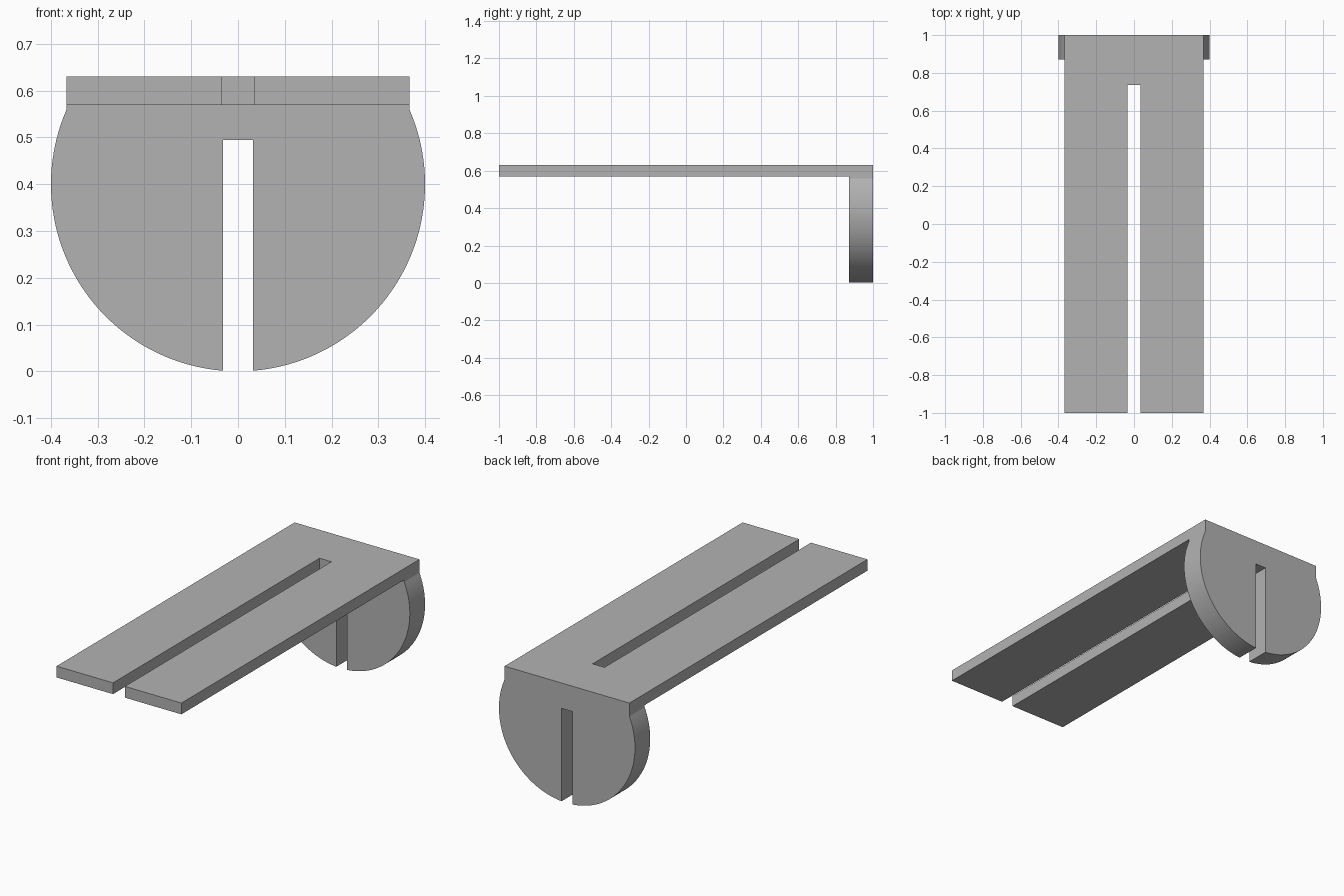
import bpy, bmesh, math
from mathutils import Vector

cube = bpy.data.objects.get("Cube")
if cube:
    bpy.data.objects.remove(cube, do_unlink=True)

HALF_W = 0.367                 # half width of the plate
BOTTOM, TOP = 0.57, 0.63       # plate underside and upper face
RADIUS = 0.4                   # round end panel, resting on the ground
PANEL_FRONT = 0.872

grey = bpy.data.materials.new("plain grey")
grey.use_nodes = True
colour = (0.45, 0.45, 0.45, 1)
grey.diffuse_color = colour
grey.node_tree.nodes["Principled BSDF"].inputs["Base Color"].default_value = colour


def mirrored(half):
    """Close a right-hand outline with its mirror image."""
    return half + [(-x, v) for x, v in reversed(half)]


def extrude_profile(name, outline, to_3d, direction):
    bm = bmesh.new()
    face = bm.faces.new([bm.verts.new(to_3d(*p)) for p in outline])
    result = bmesh.ops.extrude_face_region(bm, geom=[face], use_keep_orig=True)
    moved = [g for g in result["geom"] if isinstance(g, bmesh.types.BMVert)]
    bmesh.ops.translate(bm, verts=moved, vec=Vector(direction))
    bmesh.ops.recalc_face_normals(bm, faces=bm.faces)
    mesh = bpy.data.meshes.new(name)
    bm.to_mesh(mesh)
    bm.free()
    mesh.materials.append(grey)
    obj = bpy.data.objects.new(name, mesh)
    bpy.context.collection.objects.link(obj)
    return obj


# Long plate, slotted from its front end
slot = 0.035
plate = extrude_profile(
    "slotted_bracket",
    mirrored([(slot, 0.735), (slot, -1), (HALF_W, -1), (HALF_W, 1)]),
    lambda x, y: (x, y, BOTTOM), (0, 0, TOP - BOTTOM))

# Round end panel, slotted from below
slot = 0.032
start = math.acos(HALF_W / RADIUS)
end = -math.acos(slot / RADIUS)
steps = 48
arc = [(RADIUS * math.cos(a), RADIUS + RADIUS * math.sin(a))
       for a in (start + (end - start) * i / steps for i in range(steps + 1))]
panel = extrude_profile(
    "round_end_panel",
    mirrored([(slot, 0.495)] + arc[::-1] + [(HALF_W, BOTTOM)]),
    lambda x, z: (x, PANEL_FRONT, z), (0, 1 - PANEL_FRONT, 0))

# Join both into one solid
join = plate.modifiers.new("join panel", 'BOOLEAN')
join.operation = 'UNION'
join.solver = 'EXACT'
join.object = panel
bpy.ops.object.select_all(action='DESELECT')
bpy.context.view_layer.objects.active = plate
plate.select_set(True)
bpy.ops.object.modifier_apply(modifier=join.name)
bpy.data.objects.remove(panel, do_unlink=True)
bpy.ops.object.shade_smooth_by_angle(angle=math.radians(20))
